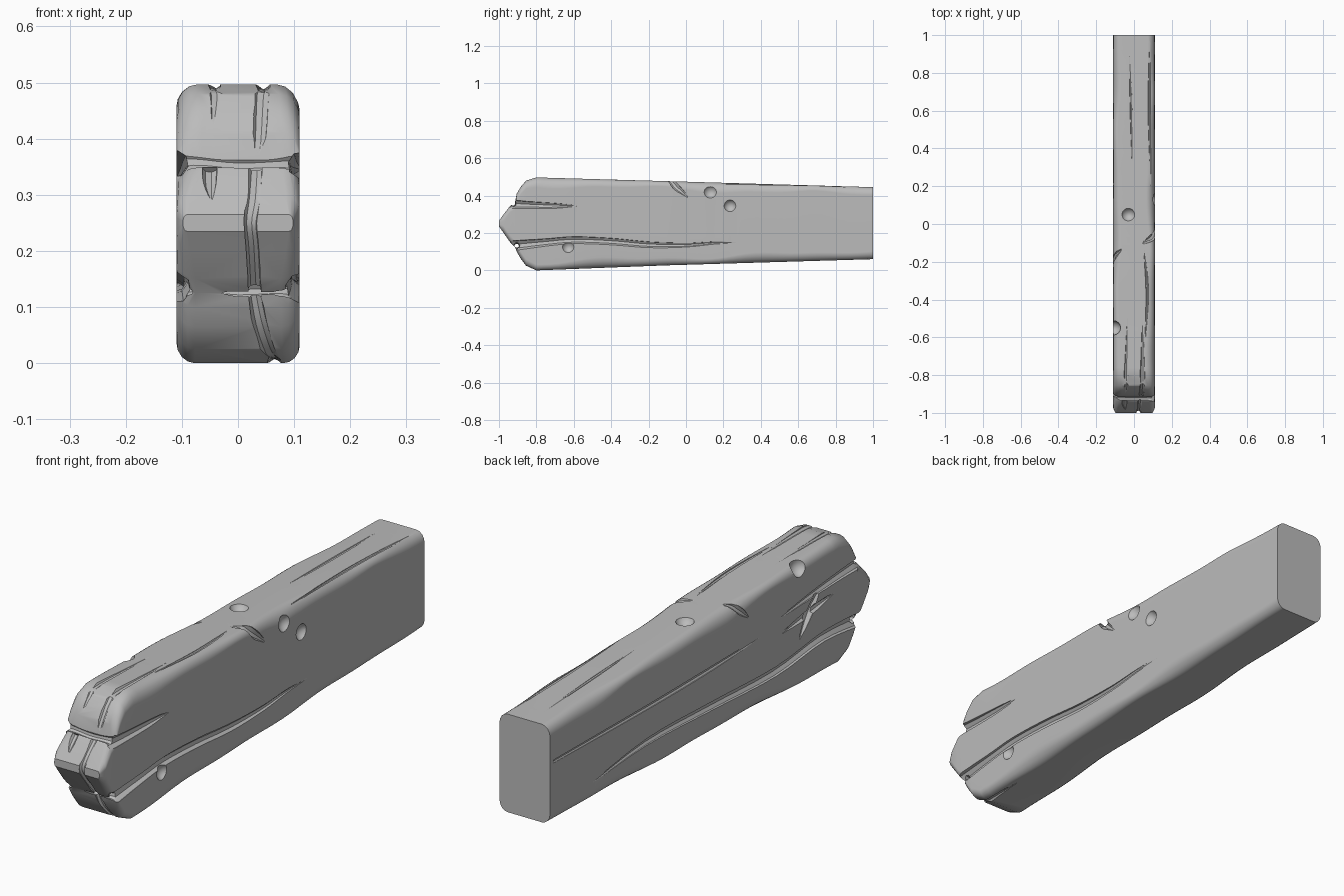
import bpy, bmesh, math
from mathutils import Vector

if "Cube" in bpy.data.objects:
    bpy.data.objects.remove(bpy.data.objects["Cube"])

GREY = (0.5, 0.5, 0.5, 1)
wood = bpy.data.materials.new("plain_grey")
wood.use_nodes = True
wood.diffuse_color = GREY
wood.node_tree.nodes["Principled BSDF"].inputs["Base Color"].default_value = GREY


def finish(bm, name):
    bmesh.ops.recalc_face_normals(bm, faces=bm.faces)
    mesh = bpy.data.meshes.new(name)
    bm.to_mesh(mesh)
    bm.free()
    ob = bpy.data.objects.new(name, mesh)
    bpy.context.collection.objects.link(ob)
    return ob


def skin(rings, name):
    """Close a row of equal rings into a solid."""
    bm = bmesh.new()
    loops = [[bm.verts.new(p) for p in r] for r in rings]
    n = len(loops[0])
    for a, b in zip(loops, loops[1:]):
        for i in range(n):
            j = (i + 1) % n
            bm.faces.new((a[i], a[j], b[j], b[i]))
    bm.faces.new(loops[0])
    bm.faces.new(loops[-1][::-1])
    return finish(bm, name)


# Plank outline: y, bottom, top, half width
STATIONS = [(-1, .235, .265, .098), (-.975, .20, .30, .11), (-.94, .15, .345, .11),
            (-.915, .125, .362, .11), (-.905, .10, .41, .11), (-.885, .065, .445, .11),
            (-.855, .025, .48, .11), (-.80, 0, .497, .11), (-.1, .027, .477, .11),
            (1, .06, .445, .11)]


def section(y, lo, hi, w):
    """Rounded rectangle whose corner size wanders along the plank."""
    ring = []
    corners = [(1, 1, 0), (-1, 1, 1.7), (-1, -1, 3.1), (1, -1, 4.4)]
    for k, (sx, sz, phase) in enumerate(corners):
        wave = math.sin(7 * y + phase) + .5 * math.sin(15 * y + 2 * phase)
        fade = min(1, (1 - y) * 3)
        rz = min(.042 + .011 * wave * fade, (hi - lo) * .4)
        rx = min(.036 + .007 * wave * fade, (hi - lo) * .25)
        cz = hi - rz if sz > 0 else lo + rz
        for s in range(5):
            a = (k + s / 4) * math.pi / 2
            ring.append((sx * (w - rx) + rx * math.cos(a), y, cz + rz * math.sin(a)))
    return ring


rings = []
for a, b in zip(STATIONS, STATIONS[1:]):
    steps = max(1, round((b[0] - a[0]) / .04))
    for s in range(steps):
        rings.append(section(*[p + (q - p) * s / steps for p, q in zip(a, b)]))
rings.append(section(*STATIONS[-1]))
plank = skin(rings, "wooden_plank")
plank.data.materials.append(wood)


def carve(cutter):
    """Subtract a cutter from the plank and discard it."""
    mod = plank.modifiers.new("carve", "BOOLEAN")
    mod.operation = "DIFFERENCE"
    mod.solver = "EXACT"
    mod.object = cutter
    graph = bpy.context.evaluated_depsgraph_get()
    mesh = bpy.data.meshes.new_from_object(plank.evaluated_get(graph))
    plank.modifiers.clear()
    plank.data = mesh
    bpy.data.objects.remove(cutter)


def groove(points, radii):
    """Carve a smooth tapering channel along a path."""
    pts = [Vector(p).to_4d() for p in points]
    for p, r in zip(pts, radii):
        p.w = r
    ext = [pts[0]] + pts + [pts[-1]]
    path = []
    for p0, p1, p2, p3 in zip(ext, ext[1:], ext[2:], ext[3:]):
        for s in range(4):
            t = s / 4
            path.append(p1 + .5 * t * ((p2 - p0) + t * (2 * p0 - 5 * p1 + 4 * p2 - p3
                                       + t * (3 * p1 - p0 - 3 * p2 + p3))))
    path.append(pts[-1])
    span = (pts[-1] - pts[0]).to_3d()
    ref = Vector((0, 0, 0))
    ref[min(range(3), key=lambda i: abs(span[i]))] = 1
    loops = []
    for i, p in enumerate(path):
        t = (path[min(i + 1, len(path) - 1)] - path[max(i - 1, 0)]).to_3d().normalized()
        u = t.cross(ref).normalized()
        v = t.cross(u)
        r = max(p.w, .0015)
        loops.append([p.to_3d() + r * (u * math.cos(a) + v * math.sin(a))
                      for a in (.2 + k * math.pi / 4 for k in range(8))])
    carve(skin(loops, "groove_cutter"))


def side_groove(x, path, radii):
    groove([(x, y, z) for y, z in path], radii)


def dent(center, r):
    bm = bmesh.new()
    bmesh.ops.create_uvsphere(bm, u_segments=16, v_segments=10, radius=r)
    bmesh.ops.translate(bm, verts=bm.verts, vec=center)
    carve(finish(bm, "dent_cutter"))


# Splits across the broken end, flared at both sides
for y, z in ((-.925, .357), (-.905, .132)):
    groove([(-.14, y, z), (-.08, y, z + .004), (0, y, z - .003), (.08, y, z), (.14, y, z)],
           [.034, .015, .013, .015, .034])

# Long splits on the left side
L, R = .113, -.113
side_groove(L, [(-.97, .357), (-.85, .35), (-.7, .346), (-.57, .345)], [.027, .021, .015, .002])
side_groove(L, [(-.95, .13), (-.75, .15), (-.6, .162), (-.4, .155), (-.2, .138), (0, .136),
                (.15, .147), (.3, .15)], [.03, .021, .02, .019, .017, .012, .008, .002])

# Long splits and star crack on the right side
side_groove(R, [(-.97, .357), (-.8, .352), (-.6, .34), (-.4, .325)], [.027, .02, .013, .002])
side_groove(R, [(-.35, .30), (0, .29), (.4, .29), (.98, .30)], [.002, .010, .010, .007])
side_groove(R, [(-.95, .13), (-.7, .15), (-.4, .125), (0, .142), (.4, .155), (.78, .12)],
            [.03, .022, .02, .018, .014, .002])
side_groove(R, [(-.54, .19), (-.61, .28), (-.68, .36)], [.002, .024, .002])
side_groove(R, [(-.42, .26), (-.61, .28), (-.78, .30)], [.002, .017, .002])

# Grain channels on the top
groove([(-.025, .95, .449), (-.015, .6, .459), (-.01, .33, .466)], [.002, .007, .002])
groove([(.085, .98, .446), (.08, .6, .456), (.09, .2, .46)], [.003, .007, .002])
groove([(.05, -.1, .48), (.07, -.35, .484), (.06, -.6, .492)], [.002, .008, .002])

# Grain channels running over the broken end
groove([(.045, -.48, .49), (.045, -.8, .50), (.042, -.865, .48), (.038, -.915, .40),
        (.032, -.93, .35)], [.002, .014, .015, .013, .011])
groove([(-.035, -.5, .49), (-.042, -.8, .50), (-.04, -.865, .48), (-.045, -.91, .41)],
       [.002, .012, .013, .002])
groove([(.032, -.93, .36), (.028, -.985, .30), (.022, -1, .25), (.026, -.975, .20),
        (.03, -.91, .12)], [.013, .014, .012, .012, .012])
groove([(.028, -.91, .13), (.04, -.89, .065), (.055, -.85, .015), (.065, -.8, -.002),
        (.065, -.6, .005)], [.012, .014, .014, .013, .002])
groove([(-.05, -.935, .35), (-.05, -.965, .32), (-.047, -.985, .29)], [.014, .012, .002])

# Nicks over the top edges
groove([(.03, -.11, .482), (.085, -.08, .475), (.112, -.045, .44), (.114, .025, .38)],
       [.002, .016, .018, .002])
groove([(-.06, -.13, .482), (-.095, -.16, .468), (-.113, -.19, .44), (-.114, -.24, .395)],
       [.002, .013, .015, .002])

# Round dents
for center, r in (((.125, .13, .42), .037), ((.123, .235, .345), .034),
                  ((.123, -.63, .125), .033), ((-.03, .05, .487), .037),
                  ((-.107, -.55, .478), .038)):
    dent(center, r)

# Smooth shading with crisp breaks
bpy.ops.object.select_all(action="DESELECT")
plank.select_set(True)
bpy.context.view_layer.objects.active = plank
bpy.ops.object.shade_smooth_by_angle(angle=math.radians(35))
weighted = plank.modifiers.new("even_shading", "WEIGHTED_NORMAL")
weighted.keep_sharp = True
